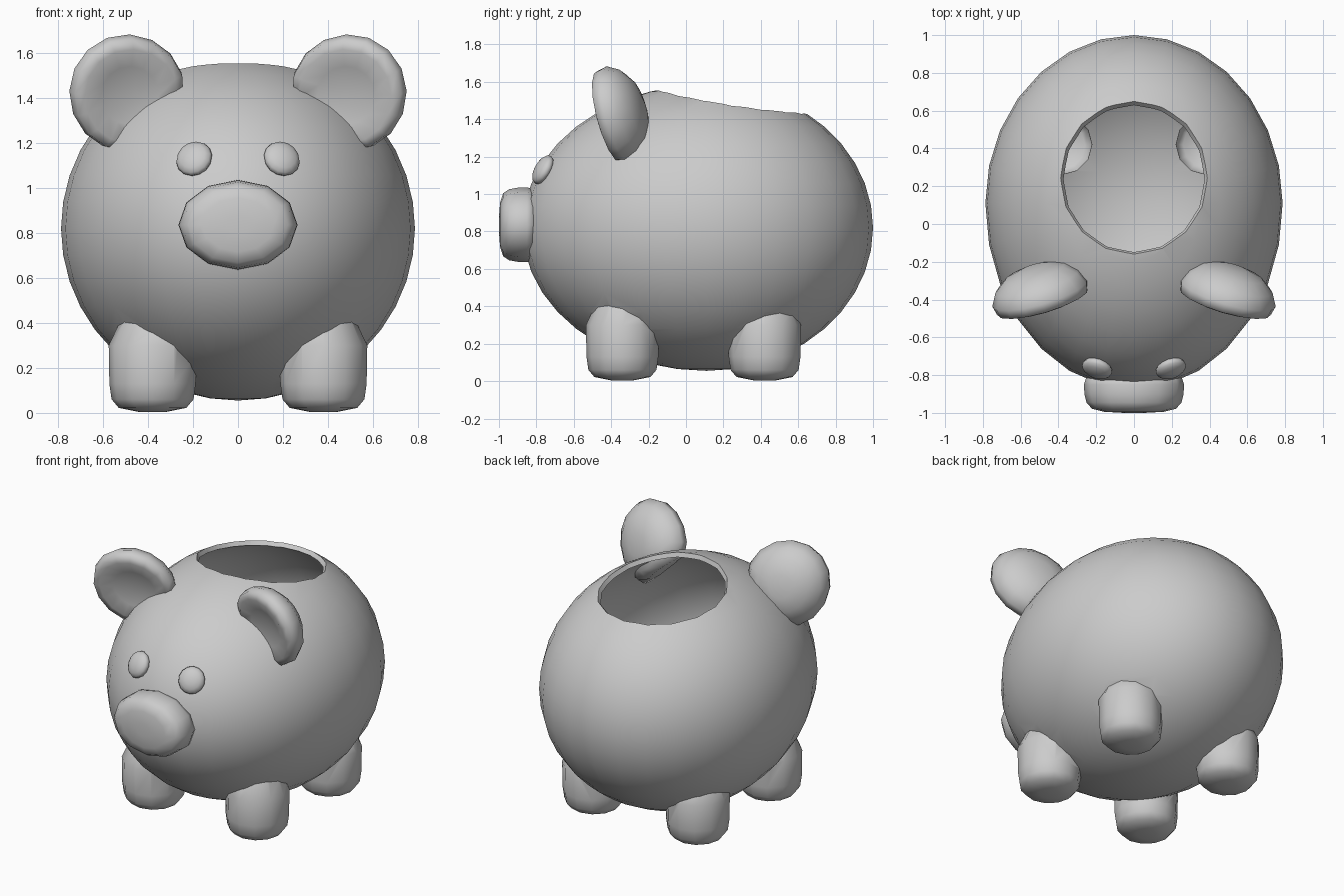
import bpy, bmesh, math
from mathutils import Matrix, Vector

if "Cube" in bpy.data.objects:
    bpy.data.objects.remove(bpy.data.objects["Cube"])

CY, CZ, RX, RZ = 0.11, 0.82, 0.787, 0.765      # body centre and radii
BACK, FRONT = 0.89, 0.985


def finish(name, bm):
    bmesh.ops.recalc_face_normals(bm, faces=bm.faces)
    me = bpy.data.meshes.new(name)
    bm.to_mesh(me)
    bm.free()
    ob = bpy.data.objects.new(name, me)
    bpy.context.collection.objects.link(ob)
    return ob


def smooth(ob, angle):
    bpy.ops.object.select_all(action='DESELECT')
    ob.select_set(True)
    bpy.context.view_layer.objects.active = ob
    bpy.ops.object.shade_smooth_by_angle(angle=math.radians(angle))


def lathe(name, profile, n, matrix=Matrix(), shape=None):
    """Closed solid: rings of (radius, height) around local z, optionally reshaped."""
    bm = bmesh.new()
    rings = []
    for r, h in profile:
        rings.append([bm.verts.new((r * math.sin(2 * math.pi * i / n),
                                    r * math.cos(2 * math.pi * i / n), h)) for i in range(n)])
    for a, b in zip(rings, rings[1:]):
        for i in range(n):
            j = (i + 1) % n
            bm.faces.new((a[i], a[j], b[j], b[i]))
    bm.faces.new(rings[0])
    bm.faces.new(rings[-1])
    bm.transform(matrix)
    if shape:
        for v in bm.verts:
            v.co = shape(v.co)
    return finish(name, bm)


def egg(name, inset):
    """Body volume, blunter at the back."""
    bm = bmesh.new()
    bmesh.ops.create_uvsphere(bm, u_segments=28, v_segments=20, radius=1)
    for v in bm.verts:
        ry = BACK if v.co.y > 0 else FRONT
        v.co = Vector((v.co.x * (RX - inset), v.co.y * (ry - inset) + CY,
                       v.co.z * (RZ - inset) + CZ))
    return finish(name, bm)


def frame(origin, normal, scale=(1, 1, 1)):
    """Local z along normal, local y as upright as possible."""
    z = Vector(normal).normalized()
    x = Vector((0, 0, 1)).cross(z).normalized()
    y = z.cross(x)
    rot = Matrix((x, y, z)).transposed().to_4x4()
    return Matrix.Translation(origin) @ rot @ Matrix.Diagonal((*scale, 1))


def opening_shape(co):
    """Oval rim on the body surface, scaled by height from the body centre."""
    x, y = 0.39 * co.x, 0.245 + 0.405 * co.y
    ry = BACK if y > CY else FRONT
    z = RZ * math.sqrt(1 - (x / RX) ** 2 - ((y - CY) / ry) ** 2)
    return Vector((0, CY, CZ)) + co.z * Vector((x, y - CY, z))


# hollow body with four hollow legs and an open top
body = egg("body", 0)
helpers = []


def boolean(other, op):
    other.hide_render = True
    helpers.append(other)
    m = body.modifiers.new(op.lower(), 'BOOLEAN')
    m.operation, m.object, m.solver = op, other, 'EXACT'


spots = [(sx * 0.38, y) for sx in (-1, 1) for y in (-0.34, 0.42)]
for x, y in spots:
    boolean(lathe("leg", [(0.06, 0.004), (0.15, 0.022), (0.182, 0.06), (0.192, 0.13), (0.195, 0.3),
                          (0.1, 0.5)], 12, Matrix.Translation((x, y, 0))), 'UNION')
boolean(egg("cavity", 0.03), 'DIFFERENCE')
for x, y in spots:
    boolean(lathe("leg_cavity", [(0.12, 0.045), (0.155, 0.08), (0.16, 0.29), (0.08, 0.45)], 12,
                  Matrix.Translation((x, y, 0))), 'DIFFERENCE')
boolean(lathe("opening", [(1, 0.8), (1, 1.4)], 16, shape=opening_shape), 'DIFFERENCE')

dg = bpy.context.evaluated_depsgraph_get()
mesh = bpy.data.meshes.new_from_object(body.evaluated_get(dg))
body.modifiers.clear()
body.data = mesh
for h in helpers:
    bpy.data.objects.remove(h)
smooth(body, 50)

# snout
snout = lathe("snout", [(0.95, 0), (1, 0.04), (0.99, 0.09), (0.95, 0.135), (0.84, 0.168),
                        (0.6, 0.184), (0.2, 0.19)],
              12, frame((0, -0.81, 0.836), (0, -1, 0), (0.265, 0.2, 1)))
smooth(snout, 80)

for sx, side in ((-1, "left"), (1, "right")):
    # eye: flattened ball lying on the body surface
    bm = bmesh.new()
    bmesh.ops.create_uvsphere(bm, u_segments=14, v_segments=8, radius=1)
    bm.transform(frame((sx * 0.195, -0.765, 1.13), (sx * 0.3, -0.87, 0.5), (0.083, 0.085, 0.04)))
    smooth(finish("eye_" + side, bm), 60)

    # ear: thick dished disc, drawn outward to the upper corner, flat where it enters the body
    centre = Vector((sx * 0.49, -0.36, 1.42))
    out = Vector((sx * 0.68, -0.15, 0.72)).normalized()

    def ear_shape(co):
        d = (co - centre).dot(out)
        return co + out * (0.09 * d if d > 0 else max(0, -0.17 - d))

    ear = lathe("ear_" + side,
                [(0.07, -0.14), (0.16, -0.115), (0.225, -0.065), (0.26, 0.0), (0.25, 0.05),
                 (0.21, 0.062), (0.13, 0.04), (0.05, 0.028)],
                16, frame(centre, (-sx * 0.3, -1, -0.27)), ear_shape)
    smooth(ear, 65)
